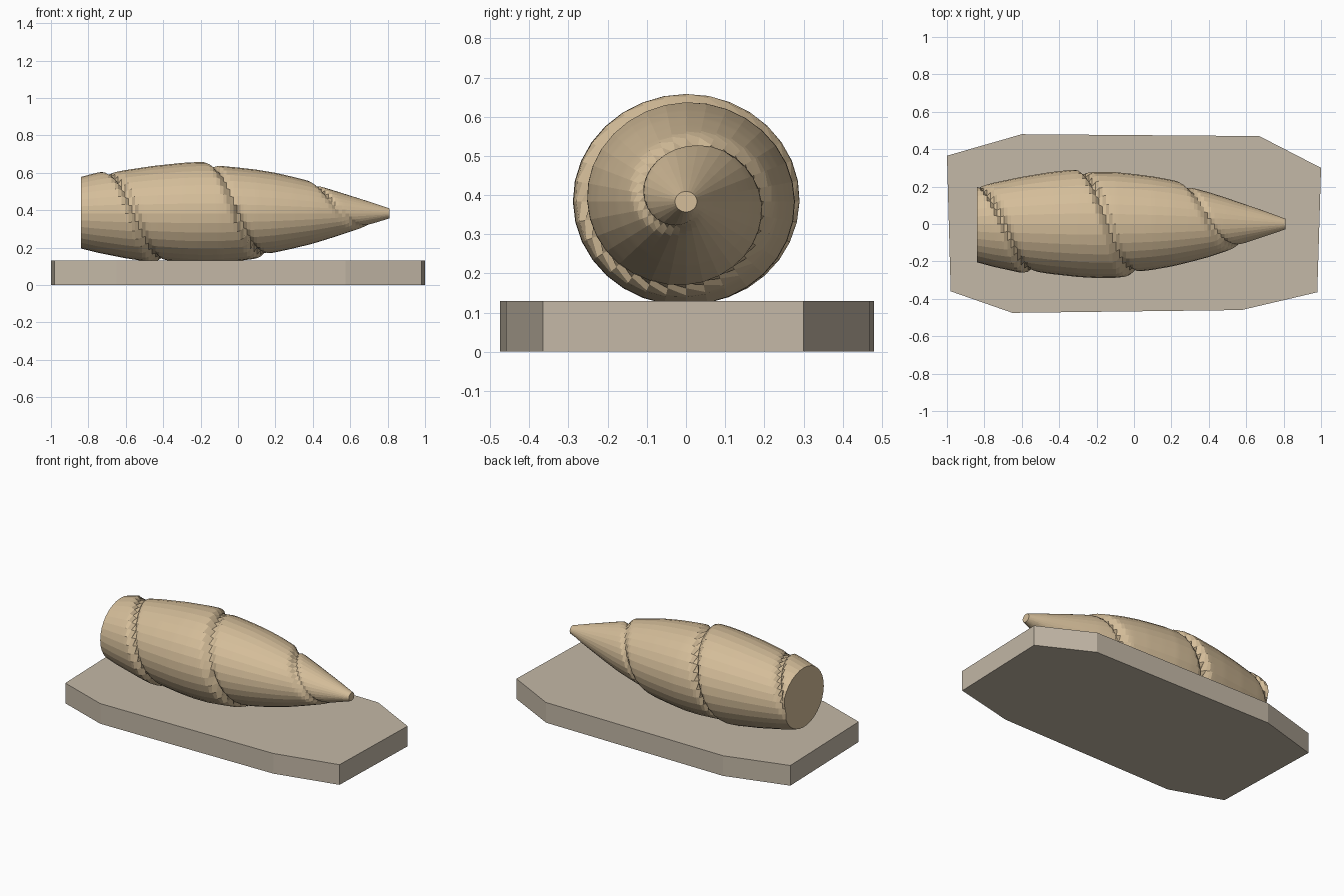
import bpy, bmesh, math

if "Cube" in bpy.data.objects:
    bpy.data.objects.remove(bpy.data.objects["Cube"])

def material(name, color):
    m = bpy.data.materials.new(name)
    m.diffuse_color = (*color, 1)
    m.use_nodes = True
    m.node_tree.nodes["Principled BSDF"].inputs["Base Color"].default_value = m.diffuse_color
    return m

def add_object(name, bm, mat):
    bmesh.ops.recalc_face_normals(bm, faces=bm.faces)
    mesh = bpy.data.meshes.new(name)
    bm.to_mesh(mesh)
    bm.free()
    mesh.materials.append(mat)
    ob = bpy.data.objects.new(name, mesh)
    bpy.context.collection.objects.link(ob)
    return ob

# Base slab: irregular octagon
OUTLINE = [(-1.0, .365), (-.98, -.36), (-.65, -.475), (.575, -.46),
           (.98, -.365), (1.0, .30), (.67, .47), (-.6, .48)]
bm = bmesh.new()
face = bm.faces.new([bm.verts.new((x, y, 0)) for x, y in OUTLINE])
top = bmesh.ops.extrude_face_region(bm, geom=[face])['geom']
bmesh.ops.translate(bm, vec=(0, 0, .13),
                    verts=[v for v in top if isinstance(v, bmesh.types.BMVert)])
add_object("base_slab", bm, material("stone", (.55, .48, .385)))

# Overall taper of the spiral body: (x, radius)
TAPER = [(-.84, .204), (-.75, .226), (-.6, .253), (-.45, .272), (-.3, .283), (-.2, .285),
         (-.1, .28), (0, .266), (.1, .25), (.2, .229), (.3, .202), (.4, .173),
         (.5, .138), (.6, .102), (.7, .067), (.81, .028)]

def taper(x):
    for (x0, r0), (x1, r1) in zip(TAPER, TAPER[1:]):
        if x <= x1:
            return r0 + (r1 - r0) * (x - x0) / (x1 - x0)
    return TAPER[-1][1]

def radius(x, turn):
    # each whorl swells toward its end, then drops into a helical groove
    s = ((x + .70) / PITCH - turn) % 1.0
    swell = .965 + .075 * s
    groove = .13 * math.exp(-(s / .035) ** 2) + .11 * math.exp(-((1 - s) / .035) ** 2)
    fade = min(1, max(0, (.81 - x) / .1))
    return taper(x) * (1 + (swell - groove - 1) * fade)

# Spiral body: rings along x, slightly flattened in z
PITCH, RINGS, SIDES = .555, 92, 32
bm = bmesh.new()
rings = []
for i in range(RINGS):
    x = -.84 + 1.65 * i / (RINGS - 1)
    ring = []
    for j in range(SIDES):
        a = math.tau * j / SIDES
        r = radius(x, j / SIDES)
        ring.append(bm.verts.new((x, -r * math.sin(a), .383 + .935 * r * math.cos(a))))
    rings.append(ring)
for a, b in zip(rings, rings[1:]):
    for j in range(SIDES):
        k = (j + 1) % SIDES
        bm.faces.new((a[j], a[k], b[k], b[j]))
bm.faces.new(rings[0])
bm.faces.new(rings[-1])
body = add_object("spiral_body", bm, material("tan_fossil", (.66, .51, .32)))

# Soft facets, crisp ends
bpy.context.view_layer.objects.active = body
body.select_set(True)
bpy.ops.object.shade_smooth_by_angle(angle=math.radians(9))
